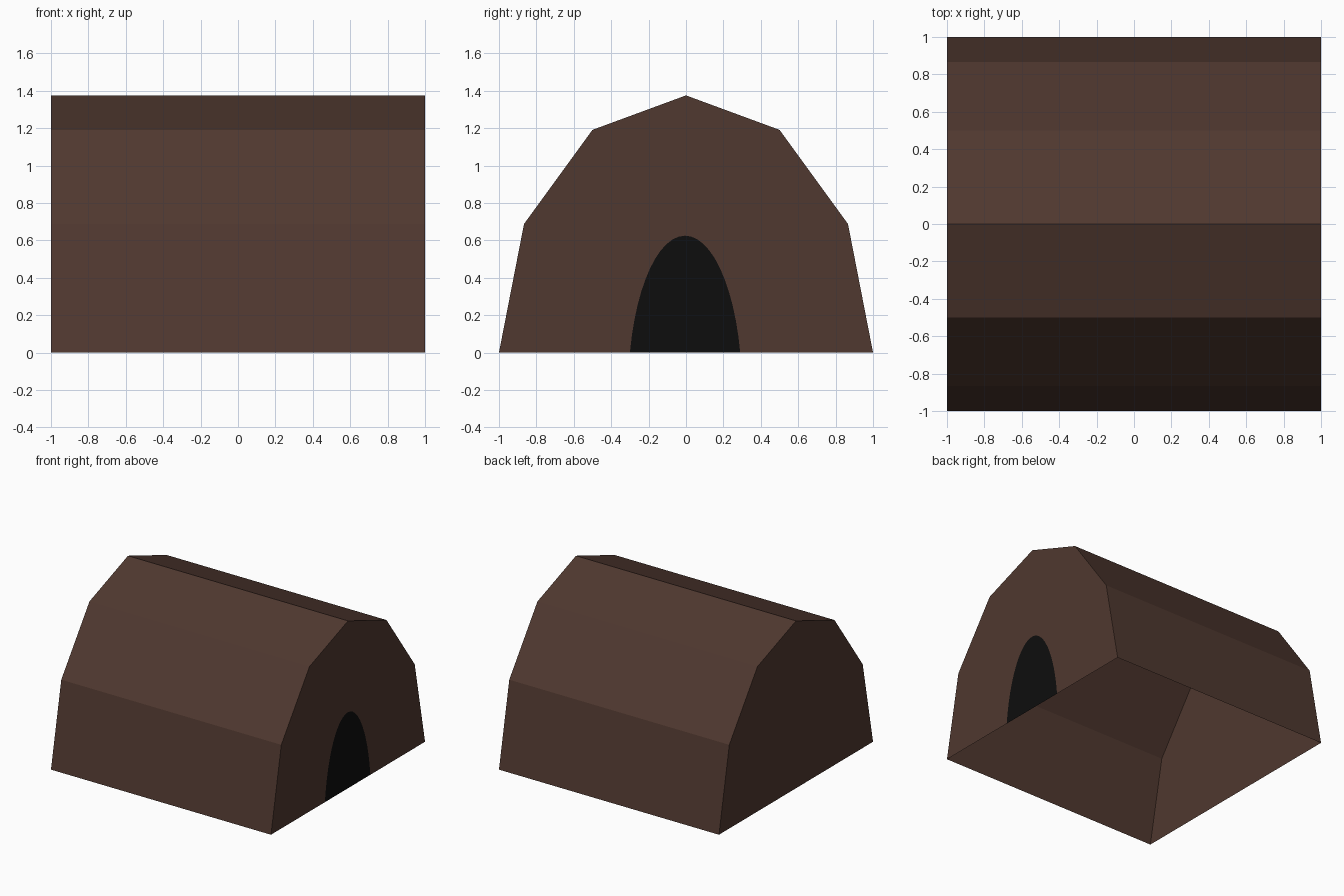
import bpy, bmesh, math

if "Cube" in bpy.data.objects:
    bpy.data.objects.remove(bpy.data.objects["Cube"])


def material(name, rgb):
    m = bpy.data.materials.new(name)
    m.diffuse_color = (*rgb, 1)
    m.use_nodes = True
    m.node_tree.nodes["Principled BSDF"].inputs["Base Color"].default_value = m.diffuse_color
    return m


brown = material("dark_brown", (0.080, 0.040, 0.029))
black = material("door_black", (0.004, 0.004, 0.004))


def build(name, mat, faces):
    """Make an object from a list of faces given as points."""
    bm = bmesh.new()
    for pts in faces:
        bm.faces.new([bm.verts.new(p) for p in pts])
    bmesh.ops.remove_doubles(bm, verts=bm.verts, dist=1e-5)
    me = bpy.data.meshes.new(name)
    bm.to_mesh(me)
    bm.free()
    me.materials.append(mat)
    ob = bpy.data.objects.new(name, me)
    bpy.context.collection.objects.link(ob)


# Half twelve-sided arch profile (y, z), stretched upwards
H = 1.375
arch = [(math.cos(math.pi * i / 6), H * math.sin(math.pi * i / 6)) for i in range(7)]

# Doorway: upper part of a tall ellipse whose centre lies below the ground
A, B, CY, CZ = 0.304, 0.825, -0.005, -0.2
t0 = math.asin(-CZ / B)
N = 24
angles = [t0 + (math.pi - 2 * t0) * i / N for i in range(N + 1)]
door = [(CY + A * math.cos(t), CZ + B * math.sin(t)) for t in angles]

# Curved roof and side walls, open underneath
build("arched_roof", brown,
      [[(1, *p), (1, *q), (-1, *q), (-1, *p)] for p, q in zip(arch, arch[1:])])
# Plain end wall
build("plain_end_wall", brown, [[(-1, *p) for p in reversed(arch)]])
# End wall with the doorway cut out, halved at the ridge for clean faces
mid = N // 2
build("door_end_wall", brown, [
    [(1, *p) for p in arch[:4] + door[:mid + 1][::-1]],
    [(1, *p) for p in arch[3:] + door[mid:][::-1]]])
# Door panel filling the cut
build("doorway", black, [[(1, *p) for p in door]])
